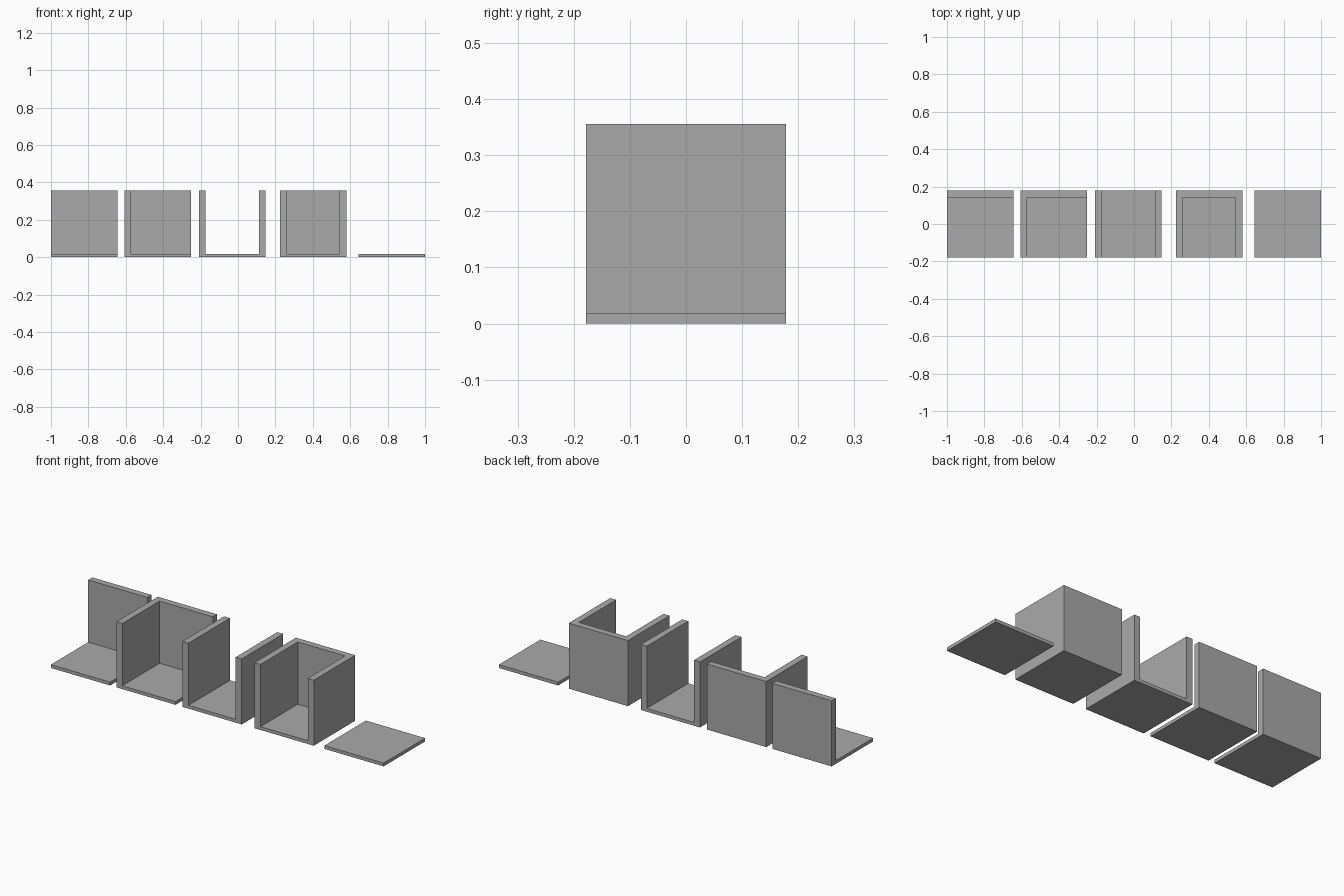
import bpy

if "Cube" in bpy.data.objects:
    bpy.data.objects.remove(bpy.data.objects["Cube"], do_unlink=True)

SIZE = 0.356    # side of each square tile
FLOOR = 0.018   # floor thickness
WALL = 0.036    # wall thickness
HALF = SIZE / 2
OPEN = 0.1      # how far a cavity runs past an open side

stone = bpy.data.materials.new("plain grey")
stone.use_nodes = True
grey = (0.4, 0.4, 0.4, 1)
stone.diffuse_color = grey
shader = stone.node_tree.nodes["Principled BSDF"]
shader.inputs["Base Color"].default_value = grey
shader.inputs["Roughness"].default_value = 0.8


def box(name, low, high):
    """Axis-aligned box between two corners."""
    centre = [(a + b) / 2 for a, b in zip(low, high)]
    bpy.ops.mesh.primitive_cube_add(size=1, location=centre)
    obj = bpy.context.object
    obj.name = obj.data.name = name
    obj.scale = [b - a for a, b in zip(low, high)]
    bpy.ops.object.transform_apply(location=False, rotation=False, scale=True)
    obj.data.materials.append(stone)
    return obj


def tile(name, x, walls):
    """Square floor tile with upright walls on the named sides."""
    height = SIZE if walls else FLOOR
    block = box(name, (x - HALF, -HALF, 0), (x + HALF, HALF, height))
    if not walls:
        return

    # Hollow the block, leaving the floor and the chosen walls
    def reach(side):
        return HALF - WALL if side in walls else HALF + OPEN

    cavity = box("cavity_cutter",
                 (x - reach("right"), -reach("front"), FLOOR),
                 (x + reach("left"), reach("back"), SIZE + OPEN))
    cavity.hide_render = True
    cut = block.modifiers.new("hollow", "BOOLEAN")
    cut.operation = "DIFFERENCE"
    cut.solver = "EXACT"
    cut.object = cavity
    bpy.context.view_layer.objects.active = block
    bpy.ops.object.modifier_apply(modifier=cut.name)
    bpy.data.objects.remove(cavity, do_unlink=True)


# Row of room tiles, each with a different set of walls
tile("one_wall_tile", -1 + HALF, {"back"})
tile("corner_tile", -0.429, {"back", "right"})
tile("corridor_tile", -0.031, {"left", "right"})
tile("dead_end_tile", 0.402, {"back", "left", "right"})
tile("floor_tile", 1 - HALF, set())
